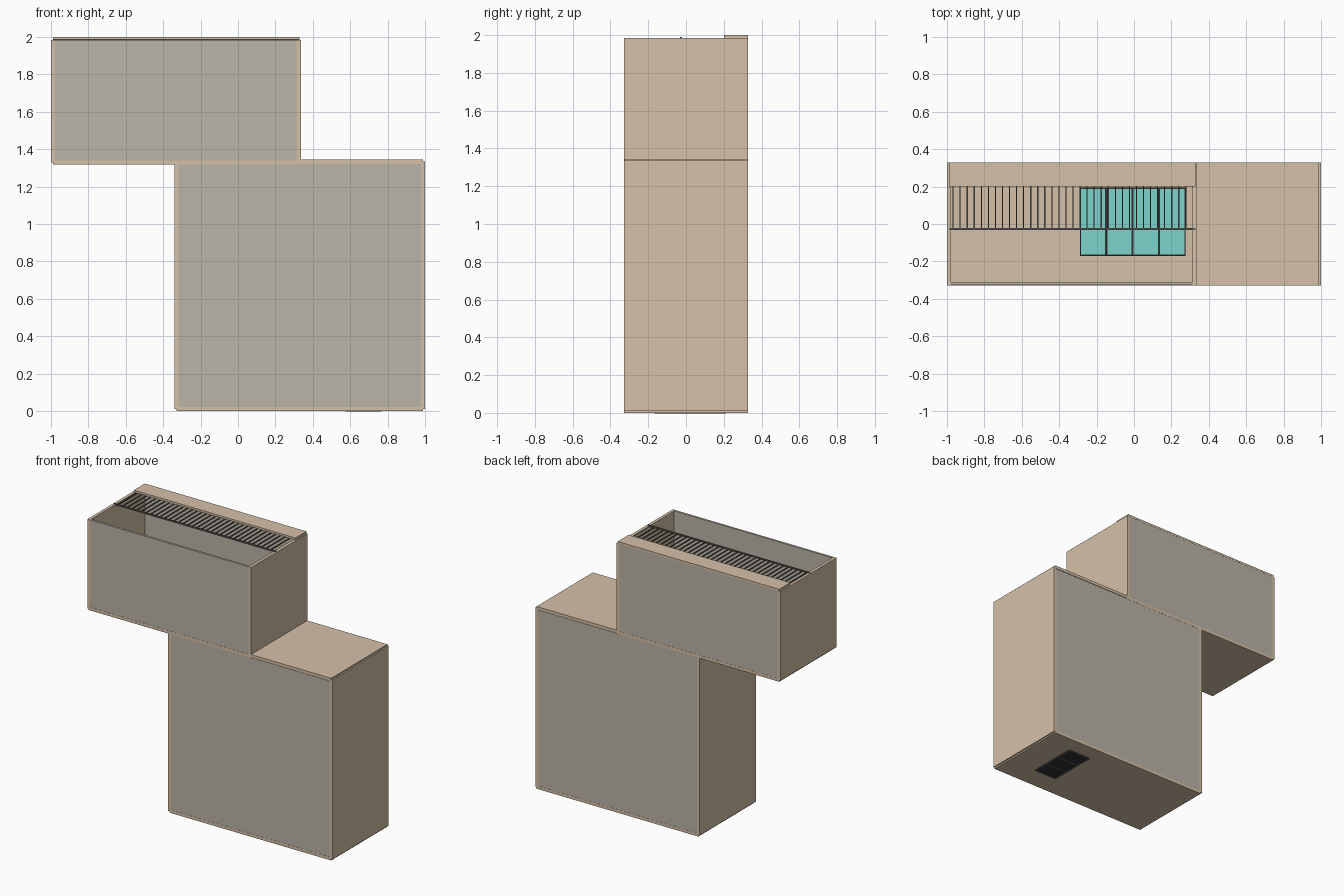
import bpy, bmesh

if "Cube" in bpy.data.objects:
    bpy.data.objects.remove(bpy.data.objects["Cube"])


def material(name, rgb):
    m = bpy.data.materials.new(name)
    m.diffuse_color = (*rgb, 1)
    m.use_nodes = True
    m.node_tree.nodes["Principled BSDF"].inputs["Base Color"].default_value = m.diffuse_color
    return m


wood = material("wood", (0.66, 0.53, 0.39))
panel = material("panel_grey", (0.5, 0.46, 0.39))
dark = material("dark_metal", (0.03, 0.03, 0.035))
steel = material("steel", (0.12, 0.12, 0.11))
teal = material("teal_glass", (0.2, 0.66, 0.6))


def boxes(name, mat, items):
    """One object from a list of (x0, x1, y0, y1, z0, z1) boxes."""
    bm = bmesh.new()
    for x0, x1, y0, y1, z0, z1 in items:
        vs = bmesh.ops.create_cube(bm, size=1)["verts"]
        for v in vs:
            v.co.x = x0 if v.co.x < 0 else x1
            v.co.y = y0 if v.co.y < 0 else y1
            v.co.z = z0 if v.co.z < 0 else z1
    me = bpy.data.meshes.new(name)
    bm.to_mesh(me)
    bm.free()
    me.materials.append(mat)
    ob = bpy.data.objects.new(name, me)
    bpy.context.collection.objects.link(ob)
    return ob


D = 0.328   # half depth
T = 0.022   # board thickness

# Lower cabinet boards (corners slightly notched)
boxes("lower_bottom", wood, [(-0.33, 0.99, -D, D, 0, T)])
boxes("lower_side_left", wood, [(-0.34, -0.34 + T, -D, D, 0.01, 1.33)])
boxes("lower_side_right", wood, [(1 - T, 1, -D, D, 0.01, 1.335)])

# Shared shelf: upper floor and lower lid
boxes("upper_floor", wood, [(-0.99, 0.335, -D, D, 1.318, 1.34)])
boxes("lower_lid", wood, [(0.335, 0.99, -D, D, 1.322, 1.344)])

# Upper box ends
boxes("upper_side_left", wood, [(-1, -1 + T, -D, D, 1.328, 1.985)])
boxes("upper_side_right", wood, [(0.336 - T, 0.336, -D, D, 1.335, 1.985)])

# Front and back panels
for side, s in (("front", -1), ("back", 1)):
    y0, y1 = sorted((s * (D - 0.001), s * (D - 0.017)))
    boxes("lower_panel_" + side, panel, [(-0.318, 0.978, y0, y1, T, 1.32)])
    boxes("upper_panel_" + side, panel, [(-0.978, 0.314, y0, y1, 1.34, 1.985)])

# Rear cover strip on the open top
boxes("top_cover", wood, [(-0.99, 0.328, 0.2, D, 1.985, 2.0)])

# Rack: front rail, rear rail and thin slats
slats = [(-0.967 + i * 0.0377 - 0.003, -0.967 + i * 0.0377 + 0.003,
          -0.025, 0.22, 1.978, 1.985) for i in range(35)]
boxes("rack_slats", steel, slats)
boxes("rack_rail", steel, [(-0.99, 0.328, -0.031, -0.021, 1.98, 1.99)])

# Four-pane glazed unit set on the shelf
x0, x1, y0, y1, z0, z1 = -0.29, 0.275, -0.172, 0.195, 1.34, 1.365
w, b = (x1 - x0) / 4, 0.006
bars = [(x0 + i * w - (b if i else 0), x0 + i * w + (b if i < 4 else 0),
         y0, y1, z0, z1) for i in range(5)]
bars += [(x0, x1, y0, y0 + b * 1.5, z0, z1), (x0, x1, y1 - b * 1.5, y1, z0, z1)]
boxes("window_frame", dark, bars)
boxes("window_panes", teal, [(x0 + i * w + b, x0 + (i + 1) * w - b,
                              y0 + b, y1 - b, z0, z1 - 0.006) for i in range(4)])

# Vent under the lower cabinet
vx0, vx1, vy0, vy1 = 0.58, 0.76, -0.16, 0.205
boxes("vent_plate", dark, [(vx0, vx1, vy0, vy1, 0.001, 0.012)]).location.z = -0.003
h = (vy1 - vy0) / 3
ribs = [(vx0, vx1, vy0 + i * h - 0.006, vy0 + i * h + 0.006, -0.004, 0.004) for i in range(4)]
ribs += [(x - 0.006, x + 0.006, vy0, vy1, -0.004, 0.004) for x in (vx0, vx1)]
boxes("vent_frame", steel, ribs).location.z = 0.001
